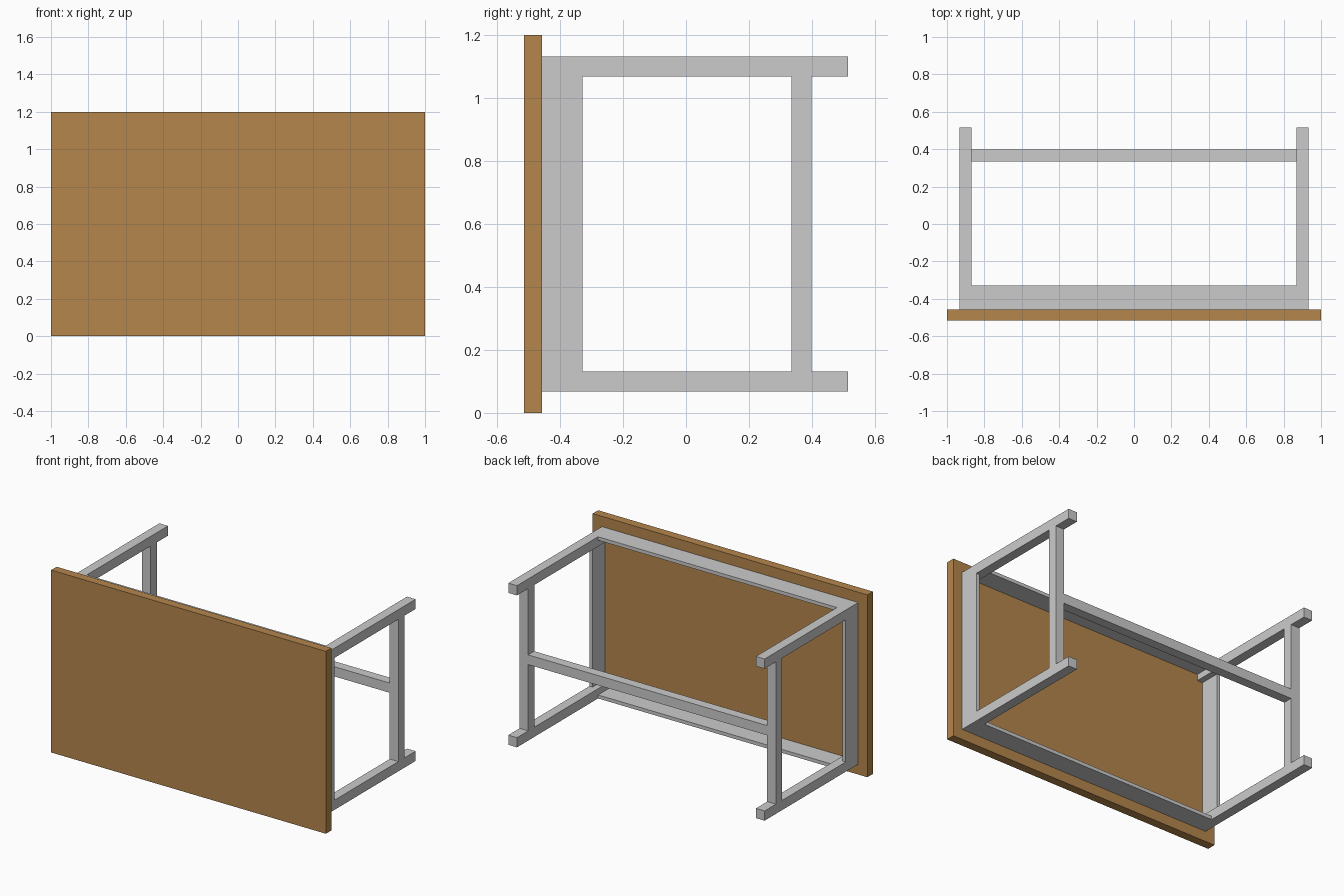
import bpy

if "Cube" in bpy.data.objects:
    bpy.data.objects.remove(bpy.data.objects["Cube"])


def material(name, rgb):
    m = bpy.data.materials.new(name)
    m.diffuse_color = (*rgb, 1.0)
    m.use_nodes = True
    m.node_tree.nodes["Principled BSDF"].inputs["Base Color"].default_value = m.diffuse_color
    return m


wood = material("warm wood", (0.46, 0.24, 0.073))
grey = material("light grey", (0.60, 0.60, 0.60))


def box(name, x, y, z, mat):
    """Box from (min, max) ranges on each axis."""
    bpy.ops.mesh.primitive_cube_add(size=1)
    ob = bpy.context.object
    ob.name = name
    for v in ob.data.vertices:
        for i, (lo, hi) in enumerate((x, y, z)):
            v.co[i] = lo if v.co[i] < 0 else hi
    ob.data.materials.append(mat)
    return ob


def span(a, b, side):
    return (a, b) if side > 0 else (-b, -a)


MID = 0.6                     # centre height of the table lying on its side
X_IN, X_OUT = 0.87, 0.933     # leg extents in x
Z_IN, Z_OUT = 0.468, 0.532    # leg extents from the centre height
Y_TOP, Y_APRON, Y_FOOT = -0.458, -0.328, 0.515
T = 0.023                     # apron board thickness
Y_RAIL = (0.335, 0.398)


def zspan(a, b, side):
    lo, hi = span(a, b, side)
    return (MID + lo, MID + hi)


# Table top
box("table_top", (-1, 1), (-0.515, Y_TOP), (0, 1.2), wood)

for s in (-1, 1):
    tag = "right" if s > 0 else "left"
    # Legs
    for t in (-1, 1):
        level = "upper" if t > 0 else "lower"
        box(f"{tag}_{level}_leg", span(X_IN, X_OUT, s), (Y_TOP, Y_FOOT),
            zspan(Z_IN, Z_OUT, t), grey)
    # End apron board, flush with the outside of the legs
    box(f"{tag}_end_apron", span(X_OUT - T, X_OUT, s), (Y_TOP, Y_APRON),
        (MID - Z_IN, MID + Z_IN), grey)
    # End rail between the legs
    box(f"{tag}_end_rail", span(X_IN, X_OUT, s), Y_RAIL,
        (MID - Z_IN, MID + Z_IN), grey)
    # Long apron board
    box("upper_long_apron" if s > 0 else "lower_long_apron", (-X_IN, X_IN),
        (Y_TOP, Y_APRON), zspan(Z_OUT - T, Z_OUT, s), grey)

# Long centre stretcher
box("centre_stretcher", (-X_IN, X_IN), Y_RAIL, (MID - 0.032, MID + 0.032), grey)
